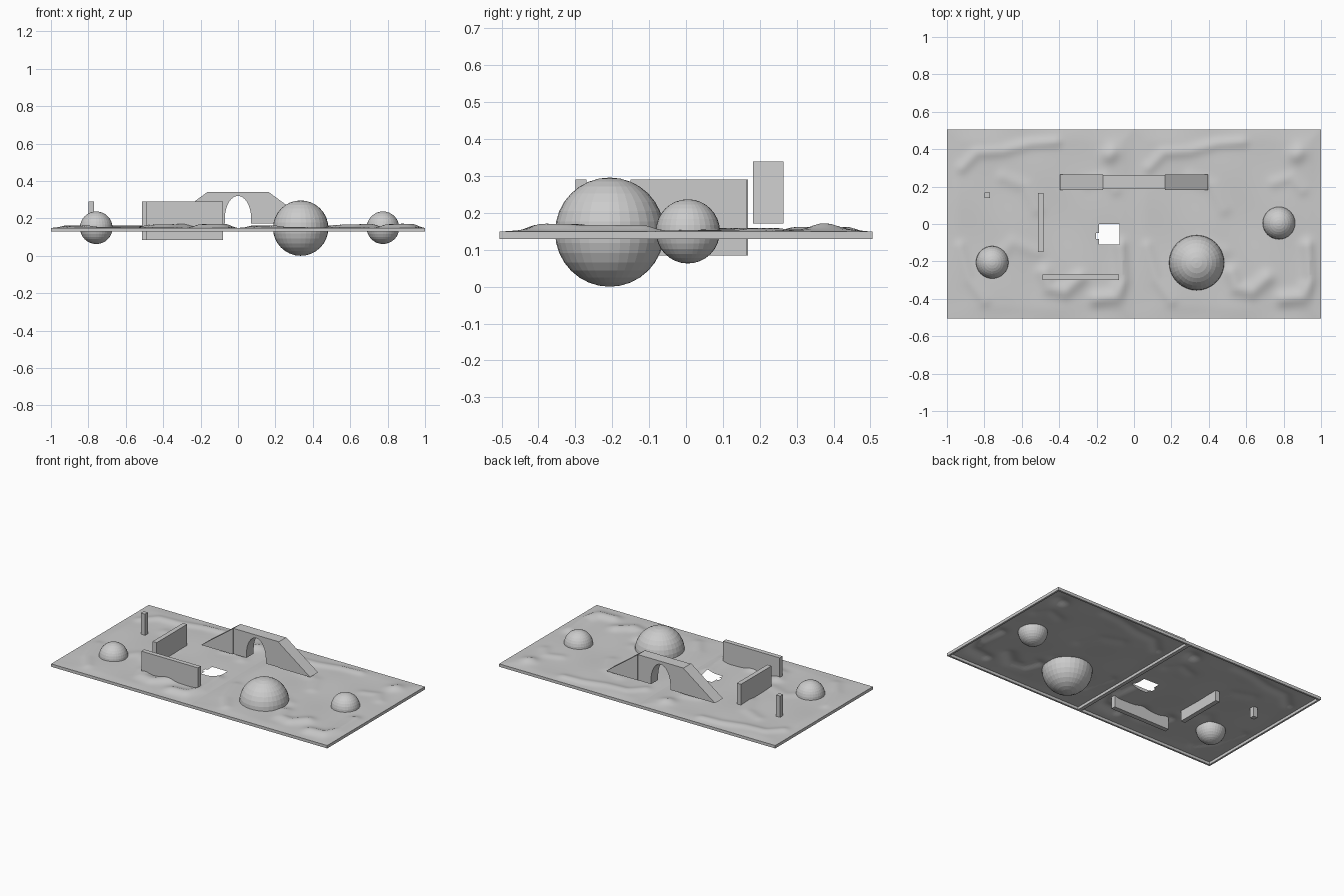
import bpy, bmesh
from math import exp, cos, sin, pi, hypot

if "Cube" in bpy.data.objects:
    bpy.data.objects.remove(bpy.data.objects["Cube"])

N = 64             # grid cells per ground tile
HALF_Y = 0.505
BASE, RIM_Z = 0.149, 0.13

# Ridges in tile coordinates: polyline, height, width
RIDGES = [
    ([(.08, .30), (.16, .38), (.30, .39), (.45, .43), (.58, .44)], .010, .030),
    ([(.52, -.26), (.55, -.34), (.63, -.36), (.71, -.29)], .016, .040),
    ([(.80, -.40), (.90, -.39), (.95, -.30), (.93, -.12)], .018, .040),
    ([(.07, -.12), (.12, -.30), (.20, -.41)], .008, .030),
    ([(.30, .25), (.42, .20), (.48, .08)], .007, .035),
    ([(.75, .22), (.84, .25), (.90, .18)], .007, .030),
    ([(.87, .37), (.88, .38)], .018, .042),
    ([(.25, -.20), (.35, -.10), (.48, -.15)], .006, .035),
]


def seg_dist(u, v, a, b):
    dx, dy = b[0] - a[0], b[1] - a[1]
    t = ((u - a[0]) * dx + (v - a[1]) * dy) / (dx * dx + dy * dy)
    t = max(0, min(1, t))
    return hypot(u - a[0] - t * dx, v - a[1] - t * dy)


def height(u, v):
    h = 0.003 * sin(13 * u + 5 * v) * sin(11 * v - 3 * u) + 0.003
    for pts, top, width in RIDGES:
        d = min(seg_dist(u, v, a, b) for a, b in zip(pts, pts[1:]))
        h += top * exp(-(d / width) ** 2)
    edge = min(u, 1 - u, HALF_Y - abs(v))
    return BASE + h * min(1, max(0, edge) / 0.06)


def add_object(name, bm):
    me = bpy.data.meshes.new(name)
    bm.to_mesh(me)
    bm.free()
    ob = bpy.data.objects.new(name, me)
    bpy.context.collection.objects.link(ob)
    return ob


# Ground tiles with a hanging rim
def ground(name, x0, hole=None):
    bm = bmesh.new()
    bmesh.ops.create_grid(bm, x_segments=N, y_segments=N, size=0.5)
    for v in bm.verts:
        u, y = v.co.x + 0.5, v.co.y * 2 * HALF_Y
        v.co = (u + x0, y, height(u, y))
    rim = [e for e in bm.edges if e.is_boundary]
    cx, cy, inset = x0 + 0.5, 0, 0.012
    for step in ("down", "in", "up"):
        ret = bmesh.ops.extrude_edge_only(bm, edges=rim)["geom"]
        rim = [g for g in ret if isinstance(g, bmesh.types.BMEdge)]
        for v in (g for g in ret if isinstance(g, bmesh.types.BMVert)):
            if step == "down":
                v.co.z = RIM_Z
            elif step == "in":
                v.co.x = cx + (v.co.x - cx) * (1 - 2 * inset)
                v.co.y = cy + (v.co.y - cy) * (1 - inset / HALF_Y)
            else:
                v.co.z = BASE - 0.001
    bmesh.ops.recalc_face_normals(bm, faces=bm.faces)
    if hole:
        hx, hy, r = hole
        gone = []
        for f in bm.faces:
            c = f.calc_center_median()
            dx, dy = c.x - hx, c.y - hy
            if (dx / r) ** 4 + (dy / r) ** 4 < 1 + 0.5 * sin(90 * c.x) * sin(70 * c.y):
                gone.append(f)
        bmesh.ops.delete(bm, geom=gone, context="FACES")
    ob = add_object(name, bm)
    bpy.context.view_layer.objects.active = ob
    ob.select_set(True)
    bpy.ops.object.shade_smooth_by_angle()
    ob.select_set(False)


ground("ground_left", -1.0, hole=(-0.135, -0.055, 0.058))
ground("ground_right", 0.0)


# Boulders
def boulder(name, x, y, z, r):
    bm = bmesh.new()
    bmesh.ops.create_uvsphere(bm, u_segments=32, v_segments=16, radius=r)
    add_object(name, bm).location = (x, y, z)


boulder("large_boulder", 0.335, -0.207, 0.148, 0.148)
boulder("right_boulder", 0.775, 0.005, 0.15, 0.087)
boulder("left_boulder", -0.758, -0.205, 0.15, 0.087)


# Walls and post
def box(name, x0, x1, y0, y1, z0, z1):
    bm = bmesh.new()
    bmesh.ops.create_cube(bm, size=1)
    for v in bm.verts:
        v.co = (x1 if v.co.x > 0 else x0, y1 if v.co.y > 0 else y0,
                z1 if v.co.z > 0 else z0)
    add_object(name, bm)


box("side_wall", -0.514, -0.484, -0.15, 0.165, 0.085, 0.29)
box("front_wall", -0.49, -0.08, -0.30, -0.27, 0.085, 0.29)
box("post", -0.80, -0.77, 0.138, 0.168, 0.085, 0.29)


# Bridge parts extruded from front profiles
def prism(name, profile, y0, y1):
    bm = bmesh.new()
    face = bm.faces.new([bm.verts.new((x, y0, z)) for x, z in profile])
    ret = bmesh.ops.extrude_face_region(bm, geom=[face])["geom"]
    for v in (g for g in ret if isinstance(g, bmesh.types.BMVert)):
        v.co.y = y1
    bmesh.ops.recalc_face_normals(bm, faces=bm.faces)
    add_object(name, bm)


FOOT, TOP = 0.172, 0.34
arch = [(0.07 * cos(pi * i / 16), FOOT + 0.03 + 0.118 * sin(pi * i / 16)) for i in range(17)]
prism("bridge_span", [(-0.165, FOOT), (-0.165, TOP), (0.165, TOP), (0.165, FOOT),
                      (0.07, FOOT)] + arch + [(-0.07, FOOT)], 0.188, 0.262)
for side, s in (("left", -1), ("right", 1)):
    prism("bridge_ramp_" + side,
          [(s * 0.165, FOOT), (s * 0.165, TOP), (s * 0.395, FOOT)], 0.182, 0.264)
